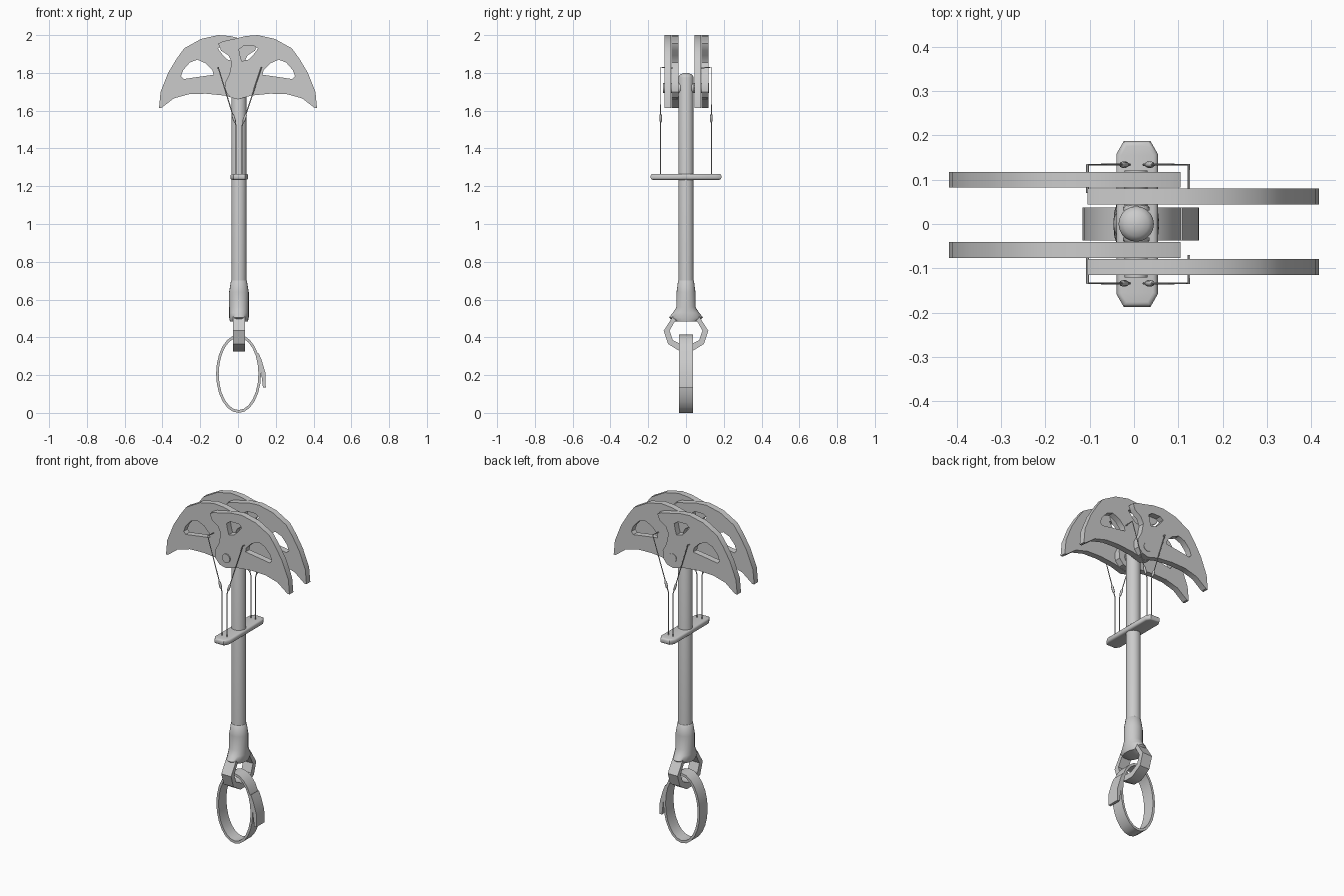
import bpy, bmesh
from math import sin, cos, pi, radians
from mathutils import Matrix

if "Cube" in bpy.data.objects:
    bpy.data.objects.remove(bpy.data.objects["Cube"])

grey = bpy.data.materials.new("brushed grey")
grey.use_nodes = True
grey.diffuse_color = (0.6, 0.6, 0.6, 1)
grey.node_tree.nodes["Principled BSDF"].inputs["Base Color"].default_value = (0.6, 0.6, 0.6, 1)

CX = 0.005                                   # stem axis
FRONT = Matrix.Rotation(radians(90), 4, 'X')                  # outline in XZ
SIDE = Matrix.Rotation(radians(90), 4, 'Z') @ FRONT           # outline in YZ


def finish(name, mesh, angle=35):
    mesh.materials.clear()
    mesh.materials.append(grey)
    obj = bpy.data.objects.new(name, mesh)
    bpy.context.collection.objects.link(obj)
    bpy.ops.object.select_all(action='DESELECT')
    obj.select_set(True)
    bpy.context.view_layer.objects.active = obj
    bpy.ops.object.shade_smooth_by_angle(angle=radians(angle))
    return obj


def from_curve(name, splines, closed, matrix, half=0.0, bevel=0.0, res=1):
    """Turn outlines into a filled plate, or a 3D path into a wire."""
    cu = bpy.data.curves.new(name, 'CURVE')
    cu.dimensions = '2D' if closed else '3D'
    cu.fill_mode = 'BOTH' if closed else 'FULL'
    cu.extrude, cu.bevel_depth, cu.bevel_resolution = half, bevel, res
    cu.use_fill_caps = not closed
    for pts in splines:
        s = cu.splines.new('POLY')
        s.points.add(len(pts) - 1)
        for p, co in zip(s.points, pts):
            p.co = (*co, 1) if len(co) == 3 else (*co, 0, 1)
        s.use_cyclic_u = closed
    tmp = bpy.data.objects.new(name, cu)
    bpy.context.collection.objects.link(tmp)
    deps = bpy.context.evaluated_depsgraph_get()
    mesh = bpy.data.meshes.new_from_object(tmp.evaluated_get(deps))
    bpy.data.objects.remove(tmp)
    bm = bmesh.new()
    bm.from_mesh(mesh)
    bmesh.ops.remove_doubles(bm, verts=bm.verts, dist=0.0002)
    bmesh.ops.recalc_face_normals(bm, faces=bm.faces)
    bm.transform(matrix)
    bm.to_mesh(mesh)
    bm.free()
    return finish(name, mesh)


def loft(name, rings, sides, matrix):
    """Skin elliptical rings given as (height, radius x, radius y)."""
    bm = bmesh.new()
    loops = [[bm.verts.new((rx * cos(2 * pi * i / sides), ry * sin(2 * pi * i / sides), z))
              for i in range(sides)] for z, rx, ry in rings]
    for a, b in zip(loops, loops[1:]):
        for i in range(sides):
            j = (i + 1) % sides
            bm.faces.new((a[i], a[j], b[j], b[i]))
    bm.faces.new(loops[0][::-1])
    bm.faces.new(loops[-1])
    bm.transform(matrix)
    mesh = bpy.data.meshes.new(name)
    bm.to_mesh(mesh)
    bm.free()
    return finish(name, mesh, 50)


def ellipse(cx, cy, rx, ry, n):
    return [(cx + rx * cos(2 * pi * i / n), cy + ry * sin(2 * pi * i / n)) for i in range(n)]


# Cam lobes: curved outline with two cut-outs, mirrored for the opposite side
rim = [(.418, 1.615), (.41, 1.7), (.37, 1.8), (.325, 1.875), (.285, 1.93), (.195, 1.98),
       (.105, 2), (.04, 1.995), (-.02, 1.98), (-.08, 1.967), (-.105, 1.955), (-.09, 1.918),
       (-.05, 1.892), (-.033, 1.855), (-.045, 1.795), (-.07, 1.745), (-.066, 1.7),
       (-.04, 1.67), (0, 1.66), (.07, 1.68), (.17, 1.69), (.26, 1.687), (.34, 1.665), (.405, 1.615)]
big_hole = [(.13, 1.79), (.135, 1.815), (.17, 1.85), (.215, 1.87), (.255, 1.855),
            (.29, 1.815), (.302, 1.782), (.288, 1.767), (.215, 1.778)]
small_hole = [(.005, 1.925), (.03, 1.943), (.085, 1.943), (.106, 1.928), (.085, 1.9),
              (.055, 1.87), (.02, 1.862), (.012, 1.89)]
for name, y, side in (("front_left_lobe", -.097, 1), ("front_right_lobe", -.059, -1),
                      ("back_left_lobe", .062, 1), ("back_right_lobe", .1, -1)):
    loops = [[(side * x, z) for x, z in pts] for pts in (rim, big_hole, small_hole)]
    from_curve(name, loops, True, Matrix.Translation((0, y, 0)) @ FRONT, half=.018)

# Axle with collars against the stem
along_y = Matrix.Translation((CX, 0, 1.72)) @ FRONT
loft("axle", [(-.121, .026, .026), (.121, .026, .026)], 16, along_y)
for s in (-1, 1):
    loft("axle_collar", [(s * .03, .03, .03), (s * .038, .03, .03), (s * .045, .022, .022)][::s],
         12, along_y)

# Stem with a domed top
on_axis = Matrix.Translation((CX, 0, 0))
dome = [(1.775 + .025 * sin(a), .04 * cos(a), .04 * cos(a)) for a in (0, .4, .8, 1.2, 1.5)]
loft("stem", [(.52, .04, .04)] + dome, 20, on_axis)

# Lower sleeve, flaring sideways to carry the loop
loft("sleeve", [(.485, .048, .065), (.505, .052, .09), (.53, .052, .07), (.56, .052, .05),
                (.64, .052, .05), (.7, .042, .042), (.705, .036, .036)], 20, on_axis)

# Loop hanging below the sleeve
half_out = [(.03, .325), (.095, .365), (.118, .435), (.07, .51)]
half_in = [(.02, .36), (.07, .385), (.087, .435), (.058, .487)]
loop = [h + [(-y, z) for y, z in h[::-1]] for h in (half_out, half_in)]
from_curve("hanging_loop", loop, True, on_axis @ SIDE, half=.032)

# Sling ring and its overlapping tail
from_curve("sling_ring", [ellipse(.003, .207, .119, .207, 24), ellipse(.003, .207, .105, .192, 24)],
           True, FRONT, half=.037)
from_curve("sling_tail", [[(.1, .31), (.122, .22), (.132, .135), (.147, .135), (.146, .21),
                           (.125, .28), (.11, .315)]], True, FRONT, half=.037)

# Trigger bar with clipped, rounded ends
corner = [(.024, .176), (.036, .155)]
quarter = corner + [(x, -y) for x, y in corner[::-1]]
bar = quarter + [(-x, -y) for x, y in quarter]
from_curve("trigger_bar", [bar], True, Matrix.Translation((CX + .002, 0, 1.25)),
           half=.005, bevel=.011, res=2)

# Trigger wires and ferrules, one pair on each face
for face, s in (("front", -1), ("back", 1)):
    for hand, low, high in (("right", -.01, -.105), ("left", .022, .124)):
        y = s * .134
        path = [(low, y, 1.25), (low, y, 1.52), (high, y, 1.83), (high, s * .07, 1.825)]
        from_curve(face + "_" + hand + "_wire", [path], False, Matrix(), bevel=.003)
        mid = low + (high - low) * .13
        lean = Matrix.Rotation((high - low) / .31, 4, 'Y')
        loft(face + "_" + hand + "_ferrule",
             [(-.022, .004, .004), (-.014, .007, .007), (.014, .007, .007), (.022, .004, .004)],
             8, Matrix.Translation((mid, y, 1.56)) @ lean)
